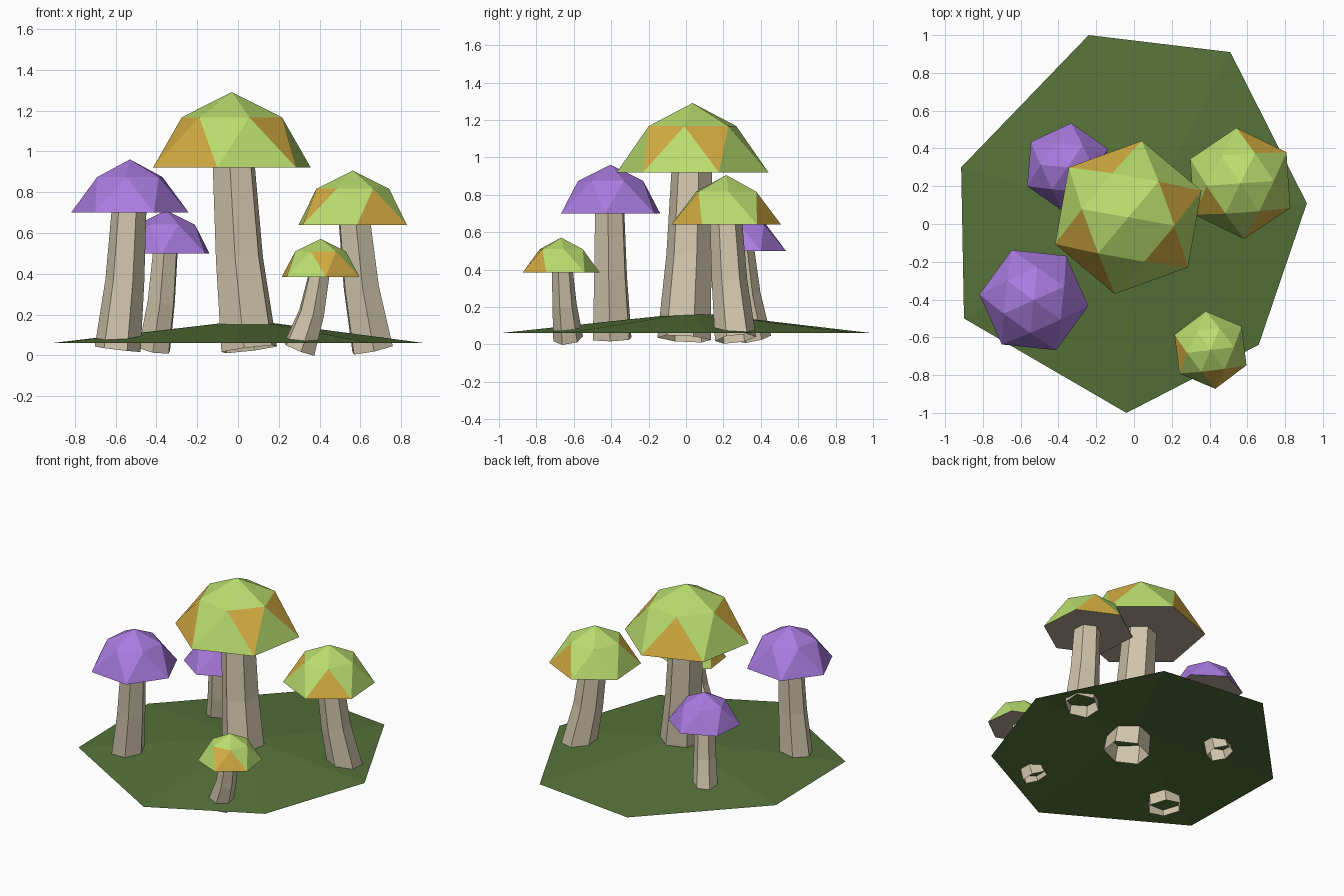
import bpy, bmesh
from math import sin, cos, radians
from mathutils import Vector

if "Cube" in bpy.data.objects:
    bpy.data.objects.remove(bpy.data.objects["Cube"])


def material(name, r, g, b):
    m = bpy.data.materials.new(name)
    m.diffuse_color = (*[(c / 255) ** 2.2 for c in (r, g, b)], 1)
    m.use_nodes = True
    m.node_tree.nodes["Principled BSDF"].inputs["Base Color"].default_value = m.diffuse_color
    return m


GREEN = material("lime green", 184, 220, 110)
ORANGE = material("orange", 212, 172, 68)
PURPLE = material("purple", 168, 122, 222)
STEM = material("beige stem", 208, 196, 170)
GILL = material("grey brown underside", 180, 164, 150)
GRASS = material("grass green", 86, 114, 60)


def make_object(name, bm, mats):
    me = bpy.data.meshes.new(name)
    bm.to_mesh(me)
    bm.free()
    for m in mats:
        me.materials.append(m)
    ob = bpy.data.objects.new(name, me)
    bpy.context.collection.objects.link(ob)
    return ob


def ring(bm, c, r, start, tilt=(0, 0)):
    """Six vertices around c; tilt leans the ring like its axis slope."""
    out = []
    for k in range(6):
        a = radians(start + 60 * k)
        x, y = r * cos(a), r * sin(a)
        out.append(bm.verts.new((c[0] + x, c[1] + y, c[2] - tilt[0] * x - tilt[1] * y)))
    return out


def cap(name, c, r, start, main, patches):
    """Six-sided faceted dome; patches holds angles of orange lower faces."""
    h = 0.9 * r
    bm = bmesh.new()
    base = ring(bm, c, r, start)
    mid = ring(bm, c + Vector((0, 0, 0.667 * h)), 0.605 * r, start + 30)
    top = bm.verts.new(c + Vector((0, 0, h)))
    for k in range(6):
        n = (k + 1) % 6
        bm.faces.new((mid[k], mid[n], top))
        up = bm.faces.new((base[k], base[n], mid[k]))
        down = bm.faces.new((base[n], mid[n], mid[k]))
        up.material_index = int((start + 60 * k + 30) % 360 in patches)
        down.material_index = int((start + 60 * (k + 1)) % 360 in patches)
    under = bm.faces.new(base[::-1])
    mats = [main, ORANGE, GILL] if main == GREEN else [main, GILL]
    under.material_index = len(mats) - 1
    make_object(name, bm, mats)


def stem(name, foot, head, r0, r1, start):
    """Open six-sided tube, bent more near the foot."""
    d = head - foot
    slope = (d.x / d.z, d.y / d.z)
    bm = bmesh.new()
    rings = []
    for t, s, k in ((0, 0, 1.45), (0.5, 0.64, 0.9), (1, 1, 0)):
        c = (foot.x + d.x * s, foot.y + d.y * s, foot.z + d.z * t)
        rings.append(ring(bm, c, r0 + (r1 - r0) * s, start,
                          (slope[0] * k, slope[1] * k)))
    for a, b in zip(rings, rings[1:]):
        for k in range(6):
            n = (k + 1) % 6
            bm.faces.new((a[k], a[n], b[n], b[k]))
    make_object(name, bm, [STEM])


# Mushrooms: name, cap centre, cap radius, rotation, colour, orange angles,
# stem foot, stem head, foot radius, head radius
MUSHROOMS = [
    ("large_green", (-.03, .035, .92), .412, 20, GREEN, (20, 320, 230, 200, 110),
     (.055, -.01), (-.02, .03), .145, .11),
    ("right_green", (.5625, .215, .64), .295, 34, GREEN, (64, 304, 214),
     (.66, .265), (.573, .215), .11, .087),
    ("small_green", (.405, -.667, .385), .207, 37, GREEN, (307, 277, 187),
     (.30, -.63), (.395, -.66), .08, .057),
    ("front_purple", (-.53, -.403, .70), .29, 54, PURPLE, (),
     (-.59, -.395), (-.535, -.408), .113, .086),
    ("back_purple", (-.353, .30, .50), .235, 25, PURPLE, (),
     (-.41, .37), (-.357, .30), .085, .067),
]
for name, c, r, rot, col, patches, foot, head, r0, r1 in MUSHROOMS:
    cap(name + "_cap", Vector(c), r, rot, col, patches)
    stem(name + "_stem", Vector((*foot, .03)), Vector((*head, c[2])), r0, r1, rot)

# Ground: uneven heptagon sheet rising to a small flat crown
EDGE = [(-.24, 1), (-.915, .3), (-.9, -.5), (-.04, -1), (.66, -.64), (.915, .11), (.51, .91)]
bm = bmesh.new()
outer = [bm.verts.new((x, y, .06)) for x, y in EDGE]
inner = [bm.verts.new((.05 + .12 * x, .04 + .1 * y, .16)) for x, y in EDGE]
for k in range(7):
    n = (k + 1) % 7
    bm.faces.new((outer[k], outer[n], inner[n], inner[k]))
bm.faces.new(inner)
make_object("ground", bm, [GRASS])
